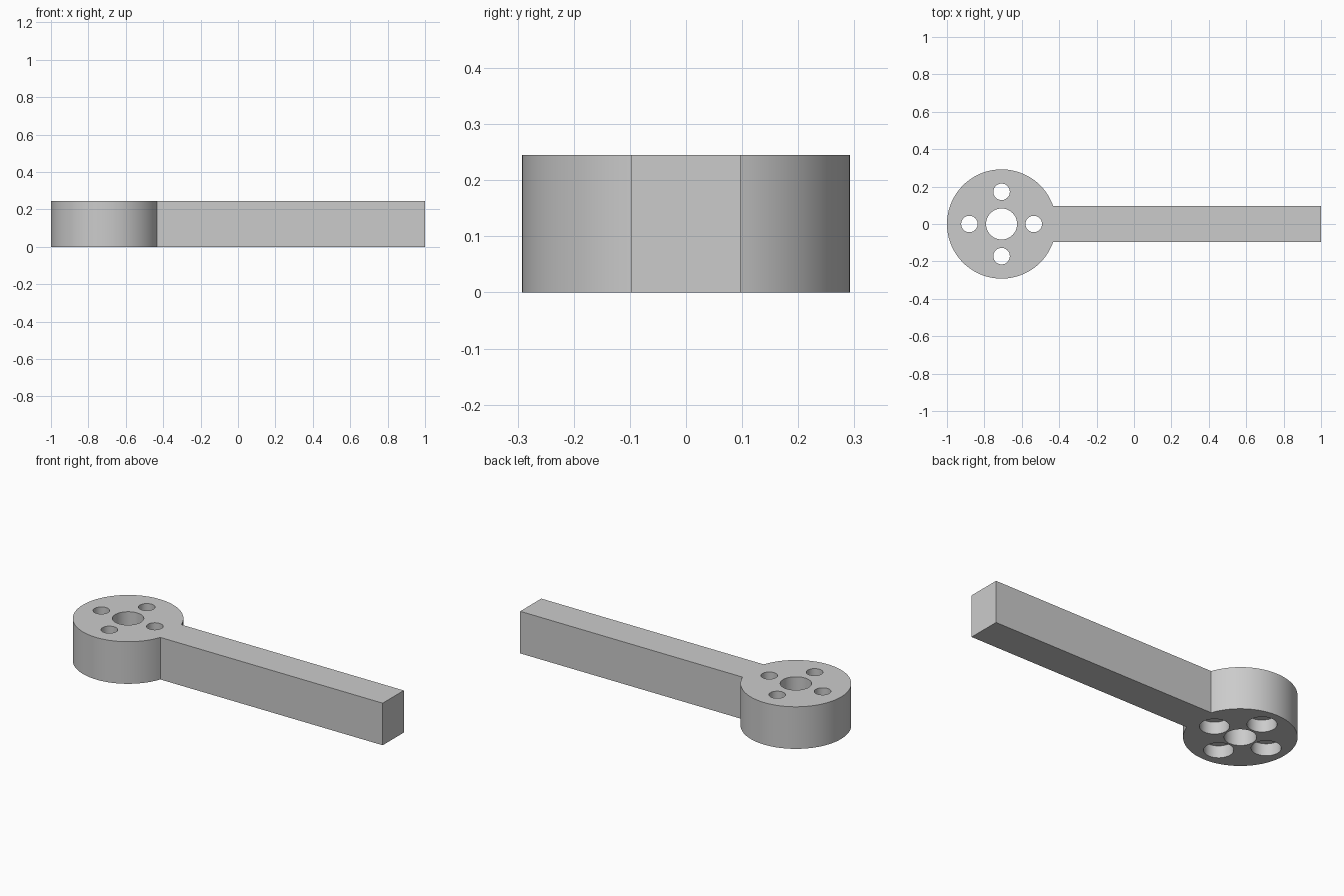
import bpy, bmesh, math

if "Cube" in bpy.data.objects:
    bpy.data.objects.remove(bpy.data.objects["Cube"])

HEIGHT = 0.245
HUB_X, HUB_R = -0.708, 0.292
ARM_HALF = 0.097

# One plain grey
grey = bpy.data.materials.new("plain grey")
grey.use_nodes = True
colour = (0.6, 0.6, 0.6, 1)
grey.diffuse_color = colour
grey.node_tree.nodes["Principled BSDF"].inputs["Base Color"].default_value = colour


def prism(name, outline, z0, z1):
    """Extrude a closed outline from z0 up to z1."""
    bm = bmesh.new()
    face = bm.faces.new([bm.verts.new((x, y, z0)) for x, y in outline])
    top = bmesh.ops.extrude_face_region(bm, geom=[face])["geom"]
    bmesh.ops.translate(bm, vec=(0, 0, z1 - z0),
                        verts=[v for v in top if isinstance(v, bmesh.types.BMVert)])
    bmesh.ops.recalc_face_normals(bm, faces=bm.faces)
    mesh = bpy.data.meshes.new(name)
    bm.to_mesh(mesh)
    bm.free()
    mesh.materials.append(grey)
    obj = bpy.data.objects.new(name, mesh)
    bpy.context.collection.objects.link(obj)
    return obj


def arc(x, y, radius, start, end, steps):
    return [(x + radius * math.cos(start + (end - start) * i / steps),
             y + radius * math.sin(start + (end - start) * i / steps))
            for i in range(steps + 1)]


def drill(target, x, y, radius, z0, z1):
    """Cut a round hole, then discard the cutter."""
    cutter = prism("hole_cutter", arc(x, y, radius, 0, math.tau, 48)[:-1], z0, z1)
    cutter.hide_render = True
    cut = target.modifiers.new("hole", "BOOLEAN")
    cut.operation, cut.solver, cut.object = "DIFFERENCE", "EXACT", cutter
    bpy.ops.object.modifier_apply(modifier=cut.name)
    bpy.data.objects.remove(cutter)


# Round hub and straight arm as one outline
join = math.asin(ARM_HALF / HUB_R)
outline = arc(HUB_X, 0, HUB_R, join, math.tau - join, 96)
outline += [(1, -ARM_HALF), (1, ARM_HALF)]
lever = prism("lever_arm", outline, 0, HEIGHT)
bpy.context.view_layer.objects.active = lever
lever.select_set(True)

# Shaft hole, and four screw holes counterbored from below
drill(lever, HUB_X, 0, 0.083, -0.1, HEIGHT + 0.1)
for i in range(4):
    x = HUB_X + 0.172 * math.cos(i * math.pi / 2)
    y = 0.172 * math.sin(i * math.pi / 2)
    drill(lever, x, y, 0.077, -0.1, 0.07)
    drill(lever, x, y, 0.044, -0.1, HEIGHT + 0.1)

bpy.ops.object.shade_smooth_by_angle(angle=math.radians(30))
